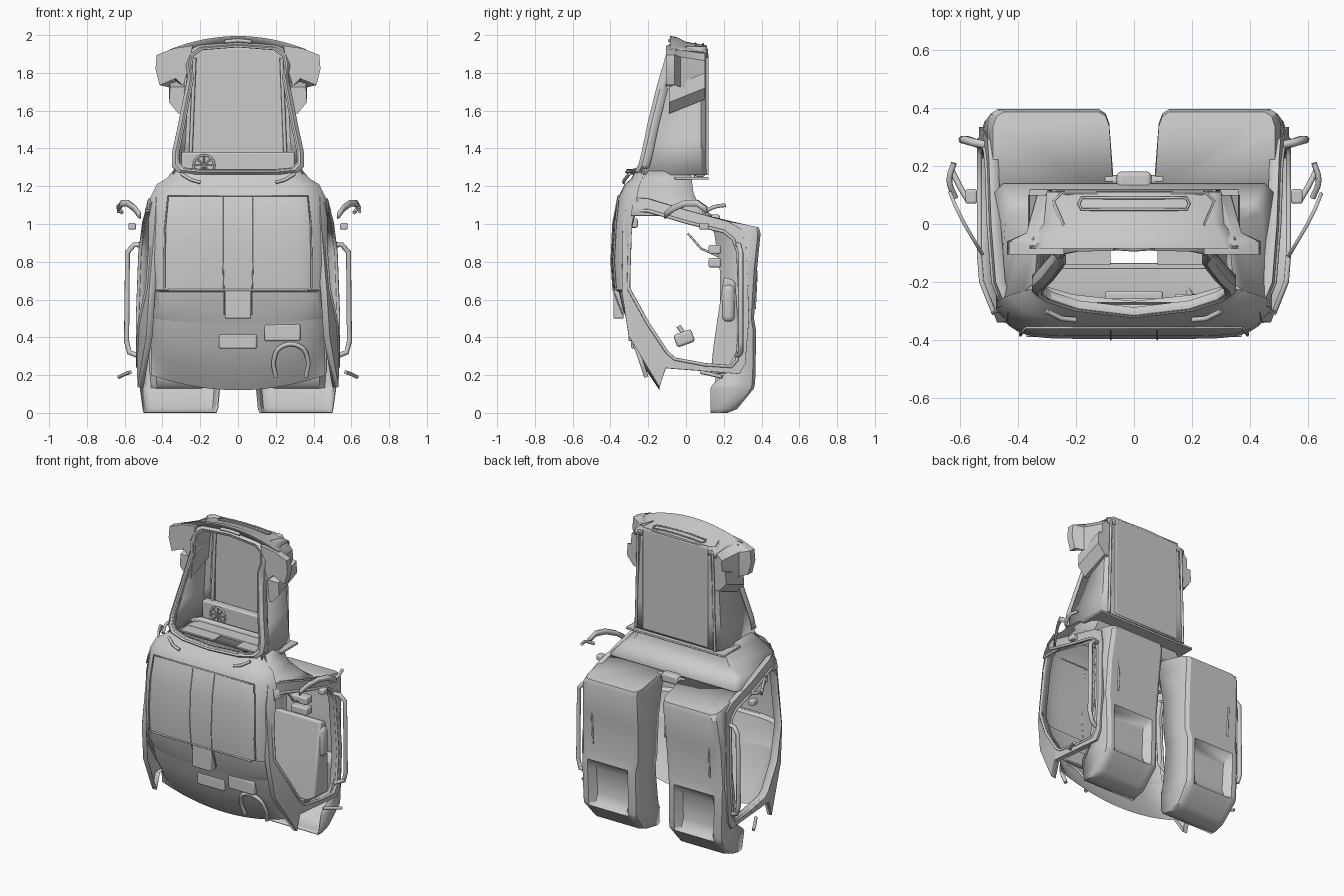
import bpy, bmesh, math
from mathutils import Vector

def finish(name, bm, smooth=35, thick=0, bevel=0):
    me = bpy.data.meshes.new(name)
    bm.to_mesh(me); bm.free()
    ob = bpy.data.objects.new(name, me)
    bpy.context.collection.objects.link(ob)
    bpy.context.view_layer.objects.active = ob
    for o in bpy.context.selected_objects:
        o.select_set(False)
    ob.select_set(True)
    if smooth:
        bpy.ops.object.shade_smooth_by_angle(angle=math.radians(smooth))
    if bevel:
        m = ob.modifiers.new("bevel", 'BEVEL'); m.width = bevel; m.segments = 3
    if thick:
        m = ob.modifiers.new("shell", 'SOLIDIFY'); m.thickness = thick
    return ob

def loft(name, rows, closed=False, cap=(), flip=False, **kw):
    bm = bmesh.new()
    vs = [[bm.verts.new(p) for p in r] for r in rows]
    n = len(rows[0])
    for a, b in zip(vs, vs[1:]):
        for i in range(n if closed else n - 1):
            j = (i + 1) % n
            bm.faces.new((a[i], a[j], b[j], b[i]))
    for c in cap:
        bm.faces.new(vs[c])
    if cap:
        bmesh.ops.recalc_face_normals(bm, faces=bm.faces)
    if flip:
        bmesh.ops.reverse_faces(bm, faces=bm.faces)
    return finish(name, bm, **kw)

def box(name, lo, hi, bevel=0.01, rot=None):
    bm = bmesh.new()
    bmesh.ops.create_cube(bm, size=1)
    lo, hi = Vector(lo), Vector(hi)
    for v in bm.verts:
        v.co = Vector([c * abs(s) for c, s in zip(v.co, hi - lo)])
    ob = finish(name, bm, bevel=bevel)
    ob.location = (lo + hi) / 2
    if rot: ob.rotation_euler = rot
    return ob

def tube(name, pts, r, closed=False, smooth=False):
    cu = bpy.data.curves.new(name, 'CURVE')
    cu.dimensions = '3D'; cu.bevel_depth = r; cu.bevel_resolution = 2
    sp = cu.splines.new('BEZIER' if smooth else 'POLY')
    if smooth:
        sp.bezier_points.add(len(pts) - 1)
        for b, p in zip(sp.bezier_points, pts):
            b.co = p; b.handle_left_type = b.handle_right_type = 'AUTO'
    else:
        sp.points.add(len(pts) - 1)
        for b, p in zip(sp.points, pts):
            b.co = (*p, 1)
    sp.use_cyclic_u = closed; cu.use_fill_caps = True
    ob = bpy.data.objects.new(name, cu)
    bpy.context.collection.objects.link(ob)
    return ob

def front_skin(name, rows, **kw):
    # row: height, depth at centre, half width, corner sweep, edge lift
    ts = [math.sin(i / 14 * math.pi / 2) for i in range(-14, 15)]
    return loft(name, [[(t * w, y + d * abs(t) ** 8, z + lift * t * t) for t in ts]
                       for z, y, w, d, lift in rows], flip=True, **kw)

# front panel and the tucked-under nose
front_skin("front_panel", [(1.28, -.27, .34, .05, 0), (1.24, -.29, .38, .06, 0), (1.21, -.325, .43, .08, 0),
    (1.14, -.36, .465, .1, 0), (1, -.385, .475, .1, 0), (.8, -.395, .475, .1, 0), (.65, -.385, .47, .09, 0)])
front_skin("panel_step", [(.655, -.385, .47, .09, 0), (.64, -.355, .46, .06, 0), (.55, -.335, .455, .05, 0), (.47, -.305, .45, .05, .03)])
front_skin("nose", [(.47, -.305, .45, .05, .03), (.36, -.27, .46, .06, .03), (.24, -.22, .46, .07, .06), (.12, -.14, .46, .0, .08)])
tube("panel_border", [(-.39, -.373, .66), (-.39, -.383, .8), (-.385, -.373, 1), (-.37, -.357, 1.15), (.37, -.357, 1.15),
                      (.385, -.373, 1), (.39, -.383, .8), (.39, -.373, .66)], .005)
tube("panel_bottom_lip", [(-.37, -.383, .65), (.37, -.383, .65)], .006)
for s in (-1, 1):
    tube("panel_seam", [(s * .08, -.36, 1.15), (s * .08, -.388, 1), (s * .08, -.397, .8), (s * .075, -.386, .65), (s * .075, -.335, .52)], .003)
box("latch_housing", (-.07, -.385, .5), (.07, -.33, .65), .008)
box("tow_block", (-.1, -.29, .34), (.1, -.23, .42))
box("lamp_block", (.14, -.305, .38), (.33, -.24, .47))
tube("step_cup", [(.2, -.21, .19), (.19, -.24, .28), (.23, -.265, .35), (.33, -.265, .35), (.37, -.24, .28), (.36, -.21, .19)], .012, smooth=True)

# shoulder between lower cabin and tower
def u_row(z, xf, yf, xb, yb):
    return [(-xf, yf, z), (-xb, yb - .03, z), (-xb + .03, yb, z), (xb - .03, yb, z), (xb, yb - .03, z), (xf, yf, z)]
loft("shoulder", [u_row(1.045, .475, -.29, .48, .14), u_row(1.1, .465, -.285, .44, .07), u_row(1.16, .445, -.27, .37, .04),
                  u_row(1.24, .38, -.23, .33, .03), u_row(1.28, .345, -.2, .32, .03)], flip=True, thick=.006)

# upper tower shell
loft("tower_shell", [u_row(1.26, .345, -.24, .325, .11), u_row(1.45, .315, -.19, .31, .11), u_row(1.65, .285, -.13, .3, .11),
                     u_row(1.85, .265, -.08, .29, .11), u_row(1.94, .22, -.06, .28, .11)], thick=.008, flip=True)
box("tower_rear_panel", (-.24, .1, 1.27), (.24, .116, 1.93), .005)
box("tower_ledge", (-.36, -.06, 1.235), (.36, .12, 1.25), .004)
box("tower_cross_beam", (-.36, -.155, 1.2), (.36, -.135, 1.23), .004)
box("inner_shelf", (-.3, .05, 1.25), (.3, .1, 1.38))
tube("vent_ring", [(-.18 + .055 * math.cos(i * math.pi / 8), .045, 1.31 + .055 * math.sin(i * math.pi / 8)) for i in range(16)], .006, True)
for i in range(4):
    a = i * math.pi / 4
    c, q = .055 * math.cos(a), .055 * math.sin(a)
    tube("vent_spoke", [(-.18 - c, .045, 1.31 - q), (-.18 + c, .045, 1.31 + q)], .004)

# arched roof and front brow
def arch(y, w, z, h):
    return [(w * i / 8, y, z + h * (1 - (i / 8) ** 2)) for i in range(-8, 9)]
loft("roof", [arch(-.07, .25, 1.91, .045), arch(-.085, .36, 1.925, .07), arch(-.05, .35, 1.92, .07),
              arch(.0, .31, 1.92, .045), arch(.11, .3, 1.91, .035), arch(.115, .3, 1.88, .02)], thick=.006)
slot = [(x, y, 1.956 - .25 * x * x - .08 * (y - .05)) for x, y in
        [(-.19, .07), (-.18, .05), (-.09, .05), (0, .05), (.09, .05), (.18, .05), (.19, .07), (.18, .09), (.09, .09), (0, .09), (-.09, .09), (-.18, .09)]]
tube("roof_slot", slot, .005, True)
tube("roof_marker", [(-.07, -.08, 1.965), (0, -.085, 1.972), (.07, -.08, 1.965)], .01)

# opening frame of the tower: half outline mirrored
half = [(0, 1.275), (.2, 1.275), (.3, 1.285), (.33, 1.315), (.33, 1.38), (.3, 1.52), (.265, 1.7), (.25, 1.78),
        (.262, 1.84), (.25, 1.9), (.2, 1.935), (0, 1.95)]
loop = half + [(-x, z) for x, z in half[-2:0:-1]]
def frame_pt(x, z, k=1, dy=0):
    zc = 1.61
    x2, z2 = x * k, zc + (z - zc) * (1 + (k - 1) * .6)
    return (x2, -.31 + .345 * (z2 - 1.28) + .55 * x * x * (1.95 - z) / .65 + dy, z2)
loft("opening_frame", [[frame_pt(x, z, k, d) for x, z in loop] for k, d in ((.95, .022), (.95, 0), (1.0, -.008), (1.05, .01), (1.05, .05))],
     closed=True, thick=.004)
tube("opening_seal", [frame_pt(x, z, .955, -.002) for x, z in loop], .006, True)

for s in (-1, 1):
    # rails on the tower corners and hooks in front
    tube("inner_rail", [(s * .25, .09, 1.38), (s * .23, .09, 1.88)], .01)
    tube("rear_rail", [(s * .29, .112, 1.26), (s * .275, .112, 1.9)], .008)
    tube("front_hook", [(s * .2, -.33, 1.22), (s * .25, -.325, 1.235), (s * .3, -.3, 1.265)], .009)
    box("beam_filler", (min(s * .08, s * .33), -.14, 1.235), (max(s * .08, s * .33), -.05, 1.247), .003)

    # side fairing with its lower bracket
    ear = [(.24, 1.945), (.34, 1.93), (.43, 1.895), (.437, 1.82), (.415, 1.735), (.33, 1.77), (.29, 1.73), (.27, 1.8)]
    loft("side_fairing", [[(s * x, -.105, z) for x, z in ear], [(s * x, -.06, z) for x, z in ear],
                          [(s * min(x, .37), -.03, z - .01) for x, z in ear],
                          [(s * (.26 + (x - .24) * .38), .1, z - .03) for x, z in ear]], closed=True, cap=(0, -1), smooth=30)
    loft("fairing_bracket", [[(s * x, y, z + y * .4) for x, z in ((.27, 1.76), (.36, 1.76), (.365, 1.68), (.315, 1.62), (.28, 1.62))]
                             for y in (-.09, .1)], closed=True, cap=(0, -1), smooth=30)

    # door opening frame
    def side_x(y, z):
        return s * (.53 - max(0, z - .75) * .13 - max(0, -.18 - y) * .4)
    inner = [(-.27, 1.07), (-.295, .98), (-.305, .66), (-.2, .47), (-.1, .32), (-.06, .285), (.1, .255), (.24, .245), (.27, .28),
             (.29, .5), (.275, .85), (.25, .92), (.2, .96), (0, 1.01), (-.2, 1.07)]
    outer = [(-.3, 1.14), (-.33, 1), (-.335, .64), (-.3, .41), (-.14, .14), (-.11, .24), (.1, .225), (.28, .21), (.31, .26),
             (.33, .5), (.315, .88), (.29, .97), (.22, 1.01), (0, 1.07), (-.2, 1.13)]
    ring = lambda pts, d: [(side_x(y, z) - s * d, y, z) for y, z in pts]
    loft("door_frame", [ring(outer, .03), ring(outer, 0), ring(inner, 0), ring(inner, .04)], closed=True, thick=.005, flip=s > 0)
    tube("door_seal", ring(inner, -.002), .009, True)

    # rear pods with a wide recess in the lower back
    rows = []
    for z, yb, xo, xi, yfo, yfi, dent in [(0, .22, .5, .13, .13, .13, 0), (.02, .27, .505, .12, .13, .13, 0), (.13, .36, .52, .11, .13, .14, 0),
            (.15, .364, .52, .11, .14, .15, .03), (.2, .368, .52, .11, .2, .16, .055), (.37, .37, .525, .11, .29, .18, .05),
            (.41, .37, .525, .11, .29, .18, .03), (.44, .37, .525, .11, .29, .18, 0),
            (.5, .36, .525, .1, .3, .18, 0), (.75, .375, .52, .09, .3, .18, 0), (.95, .395, .505, .085, .29, .15, 0),
            (1.07, .385, .485, .085, -.08, .1, 0)]:
        pts = [(xo, yfo), (xo, yb - .05), (xo - .012, yb - .015), (xo - .035, yb), (xo - .06, yb), (xo - .09, yb - dent),
               (xi + .09, yb - dent), (xi + .06, yb), (xi + .035, yb), (xi + .012, yb - .015), (xi, yb - .05), (xi - .015, yfi)]
        rows.append([(s * x, y, z if z < 1 else z - .23 * max(y, 0)) for x, y in pts])
    loft("rear_pod", rows, cap=(0, -1), thick=.005, smooth=30)
    tube("pod_seam", [(s * .43, .364, .55), (s * .43, .374, .75)], .006)

    # padded lining inside each pod
    wedge = [(.13, .2), (.145, .35), (.2, .72), (.26, .7), (.28, .45), (.28, .22)]
    loft("inner_seat", [[(s * x, y, z) for y, z in wedge] for x in (.13, .47)], closed=True, cap=(0, -1), bevel=.015)
    box("seat_bolster", (min(s * .4, s * .49), .19, .48), (max(s * .4, s * .49), .26, .68), .03)
    for z in (.8, .87):
        box("head_pad", (min(s * .3, s * .42), .12, z - .03), (max(s * .3, s * .42), .185, z + .02))
    tube("pad_post", [(s * .36, .01, .95), (s * .36, .08, .87), (s * .36, .17, .83)], .006)

    # grab rail, mirror arm, lamps and steps on the outside
    tube("grab_rail", [(s * .5, .27, .89), (s * .55, .28, .89), (s * .585, .29, .85), (s * .59, .29, .38), (s * .575, .29, .32), (s * .52, .27, .3)], .014)
    arm = [(.525, -.11, 1.05), (.555, -.06, 1.09), (.59, 0, 1.115), (.62, .06, 1.115), (.64, .11, 1.08)]
    loft("mirror_arm", [[(s * x, y, z - d) for x, y, z in arm] for d in (-.012, .022)], thick=.012)
    tube("mirror_stay", [(s * .615, .09, 1.06), (s * .635, .15, 1.09), (s * .62, .21, 1.1)], .01, smooth=True)
    box("side_lamp", (min(s * .54, s * .58), .07, .97), (max(s * .54, s * .58), .12, 1.005), .008)
    tube("foot_peg", [(s * .57, .08, .215), (s * .6, .13, .205), (s * .63, .19, .19)], .01)

# centre console, rear coupling and lever
box("console", (-.09, -.06, .36), (.09, .04, .43), .015, (math.radians(20), 0, 0))
tube("lever", [(0, .0, .4), (0, -.04, .46)], .012)
box("rear_coupling", (-.06, .1, .99), (.06, .18, 1.05), .015)
tube("coupling_bar", [(-.1, .15, 1.02), (.1, .15, 1.02)], .018)
box("front_pad", (-.08, -.3, .98), (.08, -.255, 1.03))
